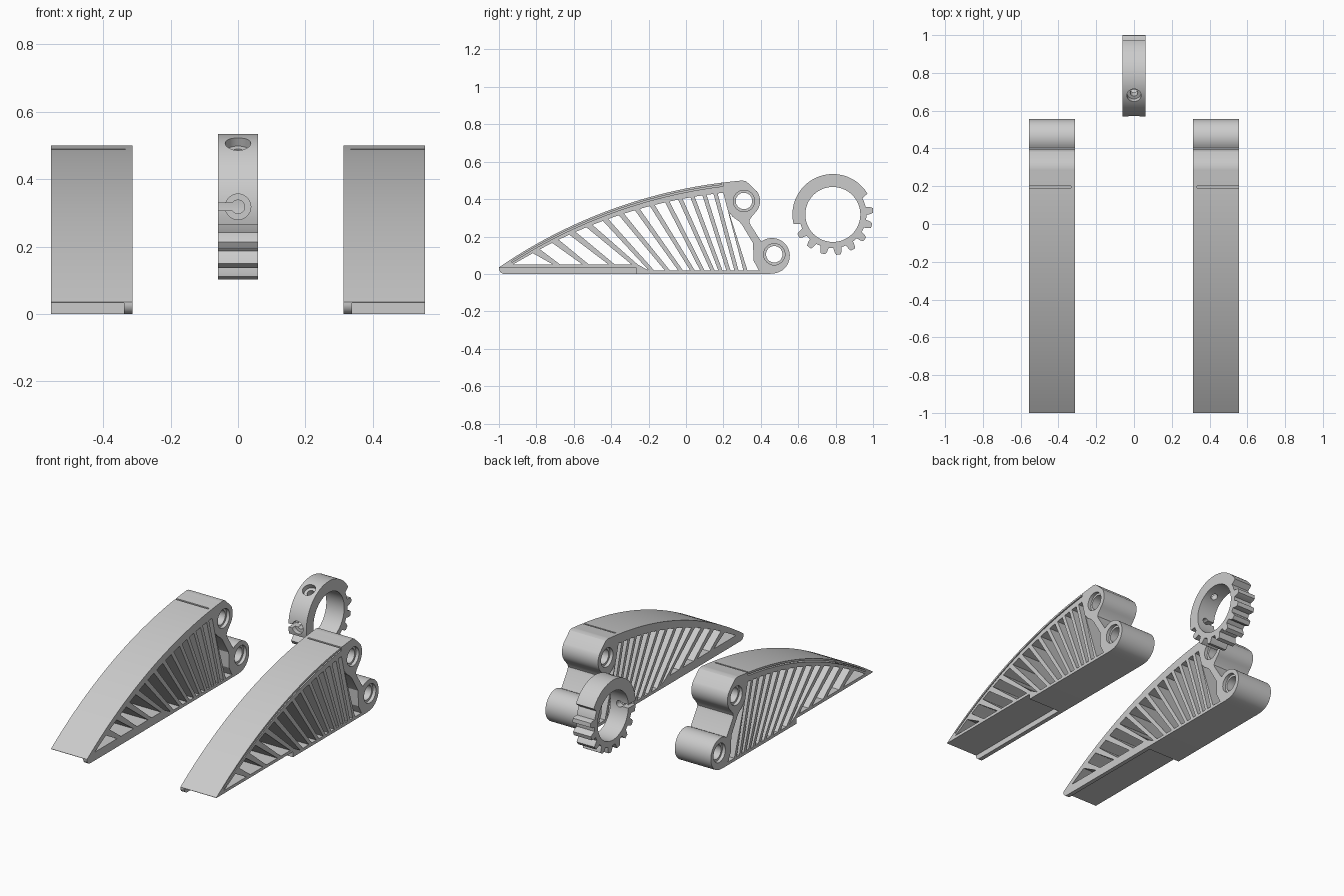
import bpy, bmesh
from math import sin, cos, radians, sqrt, hypot
from mathutils import Vector, Matrix

if "Cube" in bpy.data.objects:
    bpy.data.objects.remove(bpy.data.objects["Cube"])


def arc(cy, cz, r, a0, a1, n):
    return [(cy + r * cos(radians(a0 + (a1 - a0) * i / n)),
             cz + r * sin(radians(a0 + (a1 - a0) * i / n))) for i in range(n + 1)]


def circle(cy, cz, r, n=40):
    return arc(cy, cz, r, 0, 360, n)[:-1]


def plate(name, loops, x0, x1):
    """Extrude a (y, z) outline with holes along x."""
    cu = bpy.data.curves.new(name, 'CURVE')
    cu.dimensions = '2D'
    cu.fill_mode = 'BOTH'
    cu.extrude = (x1 - x0) / 2
    for pts in loops:
        sp = cu.splines.new('POLY')
        sp.points.add(len(pts) - 1)
        for p, (y, z) in zip(sp.points, pts):
            p.co = (y, z, 0, 1)
        sp.use_cyclic_u = True
    tmp = bpy.data.objects.new(name + "_curve", cu)
    bpy.context.collection.objects.link(tmp)
    bpy.context.view_layer.update()
    me = bpy.data.meshes.new_from_object(tmp.evaluated_get(bpy.context.evaluated_depsgraph_get()))
    bpy.data.objects.remove(tmp)
    bm = bmesh.new()
    bm.from_mesh(me)
    for v in bm.verts:
        y, z, x = v.co
        v.co = (x + (x0 + x1) / 2, y, z)
    bmesh.ops.remove_doubles(bm, verts=bm.verts, dist=1e-5)
    bmesh.ops.recalc_face_normals(bm, faces=bm.faces)
    bm.to_mesh(me)
    bm.free()
    ob = bpy.data.objects.new(name, me)
    bpy.context.collection.objects.link(ob)
    return ob


def rod(p0, p1, r):
    """Round cutter between two points."""
    p0, p1 = Vector(p0), Vector(p1)
    d = p1 - p0
    bm = bmesh.new()
    m = Matrix.Translation((p0 + p1) / 2) @ d.to_track_quat('Z', 'Y').to_matrix().to_4x4()
    bmesh.ops.create_cone(bm, cap_ends=True, segments=32, radius1=r, radius2=r,
                          depth=d.length, matrix=m)
    me = bpy.data.meshes.new("cutter")
    bm.to_mesh(me)
    bm.free()
    ob = bpy.data.objects.new("cutter", me)
    bpy.context.collection.objects.link(ob)
    return ob


def activate(ob):
    bpy.ops.object.select_all(action='DESELECT')
    ob.select_set(True)
    bpy.context.view_layer.objects.active = ob


def cut(ob, cutter):
    cutter.hide_render = True
    activate(ob)
    m = ob.modifiers.new("cut", 'BOOLEAN')
    m.operation = 'DIFFERENCE'
    m.solver = 'EXACT'
    m.object = cutter
    bpy.ops.object.modifier_apply(modifier=m.name)
    bpy.data.objects.remove(cutter)


def smooth(ob):
    activate(ob)
    bpy.ops.object.shade_smooth_by_angle(angle=radians(25))


# Finger profile curves: outer back, underside of back, top of bottom rail
def skin(y):
    return -2.191 + sqrt(2.7 ** 2 - (y - 0.528) ** 2)


def ceiling(y):
    z = skin(y) - 0.035 - 0.0167 * (y + 1)
    if abs(y - 0.31) < 0.1:
        z = min(z, 0.39 - sqrt(0.01 - (y - 0.31) ** 2))
    return z


def floor(y):
    return 0.051 if y < -0.24 else 0.018


def span(y0, y1, n):
    return [y0 + (y1 - y0) * i / n for i in range(n + 1)]


X0, X1 = 0.313, 0.555
outline = [(-1, 0), (0.44, 0)]
outline += arc(0.46, 0.097, 0.095, -85, 127, 24)
outline += [(0.345, 0.262), (0.338, 0.28), (0.345, 0.298)]
outline += arc(0.308, 0.39, 0.088, -45, 35, 10)
outline += [(0.335, 0.483), (0.322, 0.495), (0.3, 0.5)]
outline += [(y, skin(y)) for y in span(0.285, -1, 40)]

# Fanned slats: (foot y, head y); the gaps between them become windows
slats = [(-0.693, -0.8), (-0.537, -0.698), (-0.398, -0.607), (-0.275, -0.516),
         (-0.184, -0.43), (-0.099, -0.345), (-0.029, -0.26), (0.035, -0.18),
         (0.088, -0.1), (0.142, -0.03), (0.184, 0.035), (0.227, 0.099),
         (0.27, 0.158), (0.318, 0.21)]
edges = []
for b, t in slats:
    h = ceiling(t) - floor(b)
    w = 0.0105 * hypot(h, b - t) / h
    edges.append((b - w, t - w, b + w, t + w))
windows = [[(-0.925, 0.051), (edges[0][0], 0.051), (edges[0][1], ceiling(edges[0][1]))]]
for a, b in zip(edges, edges[1:]):
    windows.append([(a[2], floor(a[2])), (b[0], floor(b[0]))] +
                   [(y, ceiling(y)) for y in span(b[1], a[3], 3)])
windows.append([(edges[-1][2], 0.018), (0.39, 0.018), (0.362, 0.07), (0.358, 0.165),
                (0.30, 0.262), (0.285, 0.28), (0.25, 0.305), (0.23, 0.33)])

pins = [(0.31, 0.39), (0.472, 0.105)]
finger = plate("right_finger", [outline] + windows + [circle(y, z, 0.044) for y, z in pins], X0, X1)

# Pin hole counterbores
for y, z in pins:
    cut(finger, rod((X0 - 0.05, y, z), (X0 + 0.02, y, z), 0.057))
    cut(finger, rod((X1 - 0.02, y, z), (X1 + 0.05, y, z), 0.057))

# Thin sheet slot beneath the back, opening on top
ys = span(-0.93, 0.19, 30)
slot = [(y, skin(y) - 0.02) for y in ys] + [(0.2, skin(0.2) - 0.02), (0.2, 0.6), (0.19, 0.6)]
slot += [(y, skin(y) - 0.012) for y in reversed(ys)]
cut(finger, plate("slot_cutter", [slot], 0.334, 0.7))

# Recess below the tip that leaves an inner lip, with the lip nose rounded
cut(finger, plate("recess_cutter", [[(-1.1, -0.1), (-0.265, -0.1), (-0.265, 0.033), (-1.1, 0.033)]],
                  0.339, 0.7))
nose = arc(-0.97, 0.03, 0.03, 180, 270, 8) + [(-0.97, -0.1), (-1.1, -0.1), (-1.1, 0.03)]
cut(finger, plate("nose_cutter", [nose], 0.2, 0.7))
smooth(finger)

# Mirrored left finger
left = finger.copy()
left.data = finger.data.copy()
left.name = "left_finger"
left.data.transform(Matrix.Scale(-1, 4, (1, 0, 0)))
left.data.flip_normals()
bpy.context.collection.objects.link(left)

# Sector gear ring: plain collar on top, eight teeth below
CY, CZ, R, ROOT = 0.785, 0.318, 0.216, 0.18
ring = arc(CY, CZ, R, 31, 194, 50)
ring += arc(CY, CZ, ROOT, 196, 202, 2)
for i in range(8):
    a = 212 + 22 * i
    ring += arc(CY, CZ, ROOT, a - 8, a - 7, 1)
    ring += arc(CY, CZ, 0.202, a - 5.3, a - 5.3, 1)[:1]
    ring += arc(CY, CZ, 0.2165, a - 3.3, a + 3.3, 2)
    ring += arc(CY, CZ, 0.202, a + 5.3, a + 5.3, 1)[:1]
    ring += arc(CY, CZ, ROOT, a + 7, a + 8, 1)
ring += arc(CY, CZ, ROOT, 378, 389, 3)
gear = plate("sector_gear", [ring, circle(CY, CZ, 0.147, 64)], -0.06, 0.06)

# Radial screw holes with counterbores, plus a side slit
for a in (119, 180):
    d = Vector((0, cos(radians(a)), sin(radians(a))))
    c = Vector((0, CY, CZ))
    cut(gear, rod(c + d * 0.185, c + d * 0.26, 0.038))
    cut(gear, rod(c + d * 0.10, c + d * 0.22, 0.02))
cut(gear, plate("slit_cutter", [[(0.5, 0.307), (0.68, 0.307), (0.68, 0.329), (0.5, 0.329)]],
                -0.1, -0.005))
smooth(gear)
